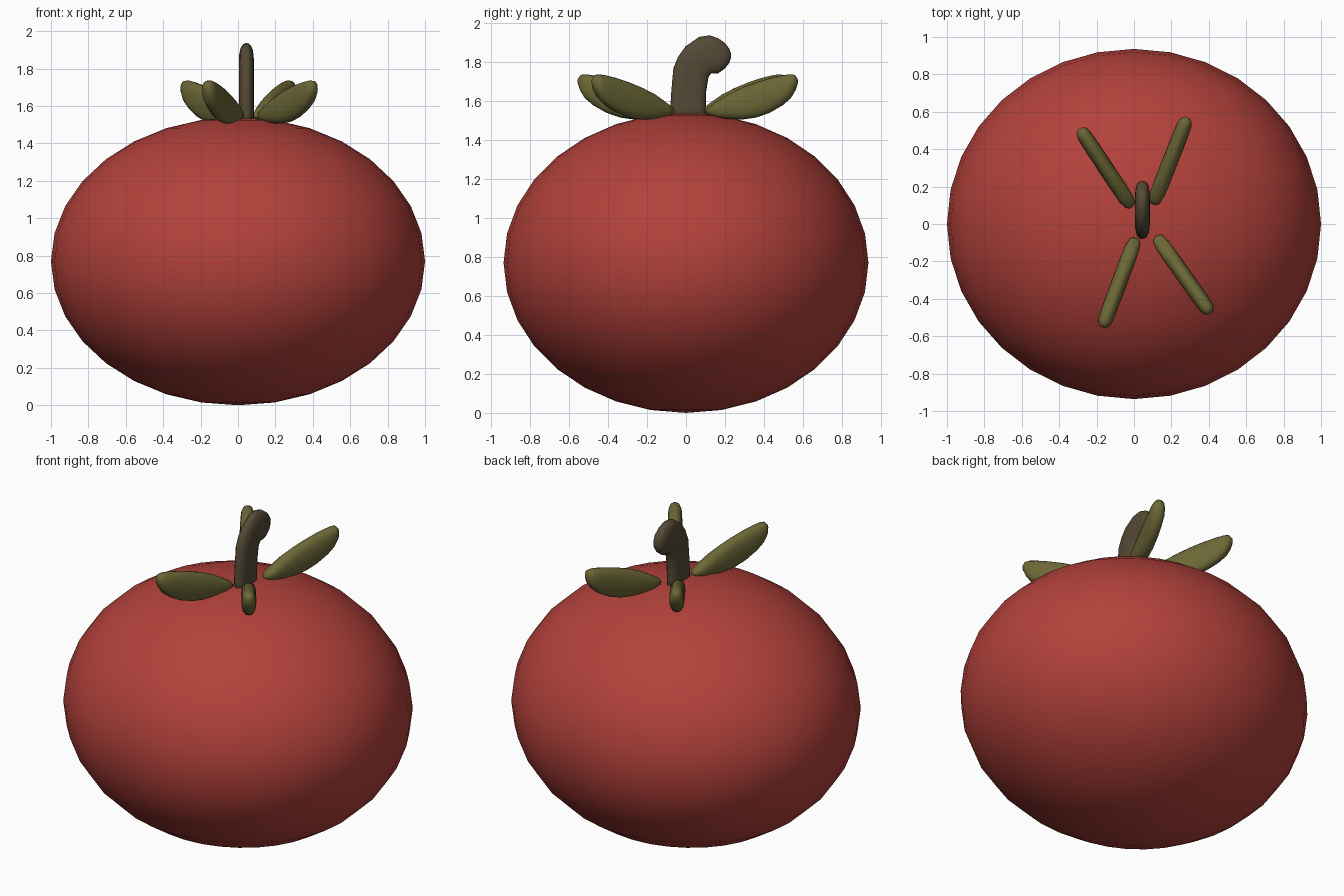
import bpy, bmesh, math
from mathutils import Matrix, Vector

if "Cube" in bpy.data.objects:
    bpy.data.objects.remove(bpy.data.objects["Cube"])


def material(name, rgb):
    m = bpy.data.materials.new(name)
    m.diffuse_color = (*rgb, 1)
    m.use_nodes = True
    m.node_tree.nodes["Principled BSDF"].inputs["Base Color"].default_value = m.diffuse_color
    return m


RED = material("tomato red", (0.45, 0.053, 0.043))
GREEN = material("olive green", (0.15, 0.137, 0.038))
BROWN = material("stem brown", (0.088, 0.067, 0.036))


def finish(bm, name, mat):
    bmesh.ops.recalc_face_normals(bm, faces=bm.faces)
    for f in bm.faces:
        f.smooth = True
    me = bpy.data.meshes.new(name)
    bm.to_mesh(me)
    bm.free()
    me.materials.append(mat)
    ob = bpy.data.objects.new(name, me)
    bpy.context.collection.objects.link(ob)
    return ob


def spow(v, p):
    return math.copysign(abs(v) ** p, v)


def sweep(name, sections, mat, base, direction, n=20):
    """Flattened tube in a vertical plane; sections are (u, z, radius, half thickness, path angle)."""
    d = Vector((direction[0], direction[1], 0)).normalized()
    side = Vector((-d.y, d.x, 0))
    bm = bmesh.new()
    rings = []
    for u, z, r, t, ang in sections:
        a = math.radians(ang)
        perp = d * -math.sin(a) + Vector((0, 0, math.cos(a)))
        c = Vector((base[0], base[1], z)) + d * u
        ring = []
        for i in range(n):
            q = 2 * math.pi * i / n
            ring.append(bm.verts.new(c + perp * r * spow(math.sin(q), 0.85)
                                     + side * t * spow(math.cos(q), 0.85)))
        rings.append(ring)
    for a, b in zip(rings, rings[1:]):
        for i in range(n):
            j = (i + 1) % n
            bm.faces.new((a[i], a[j], b[j], b[i]))
    bm.faces.new(rings[0])
    bm.faces.new(rings[-1])
    return finish(bm, name, mat)


# Fruit body
bm = bmesh.new()
bmesh.ops.create_uvsphere(bm, u_segments=32, v_segments=16, radius=1,
                          matrix=Matrix.Translation((0, 0, 0.77)) @ Matrix.Diagonal((1, 0.936, 0.77, 1)))
finish(bm, "fruit_body", RED)

# Hooked stem
stem = [
    (0.010, 1.48, 0.092, 0.040, 90), (0.010, 1.56, 0.091, 0.040, 90),
    (0.014, 1.65, 0.089, 0.040, 87), (0.025, 1.745, 0.093, 0.040, 75),
    (0.042, 1.782, 0.094, 0.040, 60), (0.065, 1.812, 0.096, 0.040, 45),
    (0.102, 1.835, 0.100, 0.040, 20), (0.130, 1.839, 0.098, 0.040, 5),
    (0.165, 1.832, 0.090, 0.039, 0), (0.200, 1.832, 0.065, 0.034, 0),
    (0.222, 1.832, 0.037, 0.023, 0), (0.230, 1.832, 0.012, 0.008, 0),
]
sweep("stem", stem, BROWN, (0.045, 0), (0, 1))

# Leaves: upright blades, profile as (fraction of length, low z, high z, half thickness)
blade = [
    (0.00, 1.540, 1.550, 0.012), (0.03, 1.530, 1.570, 0.030),
    (0.12, 1.515, 1.598, 0.040), (0.25, 1.507, 1.637, 0.042),
    (0.40, 1.505, 1.670, 0.042), (0.55, 1.515, 1.696, 0.042),
    (0.70, 1.540, 1.717, 0.042), (0.83, 1.575, 1.731, 0.041),
    (0.92, 1.612, 1.737, 0.039), (0.97, 1.650, 1.734, 0.031),
    (1.00, 1.685, 1.715, 0.012),
]
leaves = {
    "leaf_back_left": ((-0.012, 0.090), (-0.290, 0.510)),
    "leaf_back_right": ((0.103, 0.105), (0.285, 0.570)),
    "leaf_front_left": ((0.010, -0.075), (-0.168, -0.552)),
    "leaf_front_right": ((0.118, -0.065), (0.410, -0.478)),
}
for name, (p, q) in leaves.items():
    d = (q[0] - p[0], q[1] - p[1])
    length = math.hypot(*d)
    secs = [(f * length, (lo + hi) / 2, (hi - lo) / 2, t, 0) for f, lo, hi, t in blade]
    sweep(name, secs, GREEN, p, d)
